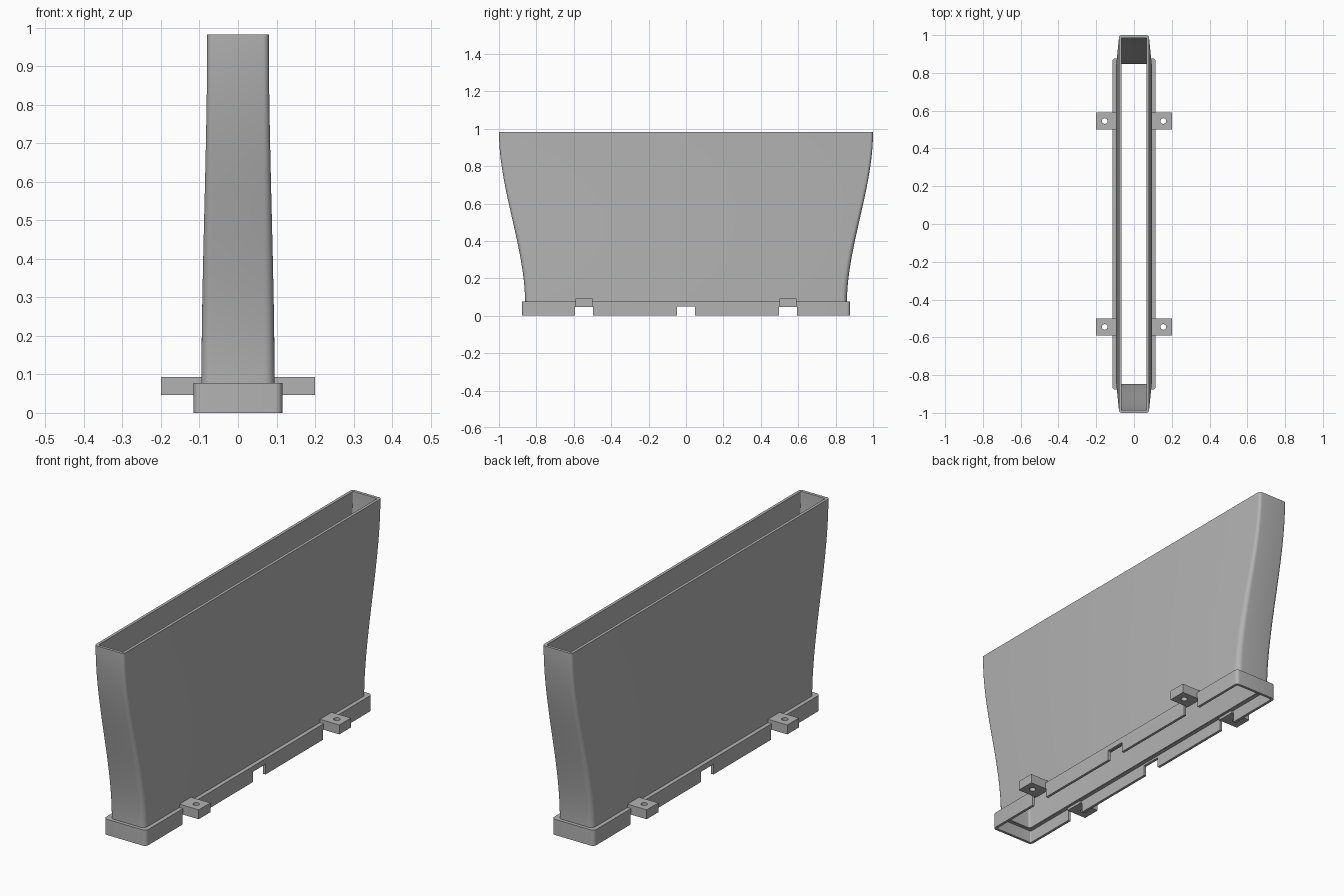
import bpy, bmesh, math

cube = bpy.data.objects.get("Cube")
if cube:
    bpy.data.objects.remove(cube, do_unlink=True)

grey = bpy.data.materials.new("plain grey")
grey.use_nodes = True
colour = (0.45, 0.45, 0.45, 1)
grey.diffuse_color = colour
grey.node_tree.nodes["Principled BSDF"].inputs["Base Color"].default_value = colour


def add_object(name, bm):
    bmesh.ops.recalc_face_normals(bm, faces=bm.faces)
    mesh = bpy.data.meshes.new(name)
    bm.to_mesh(mesh)
    bm.free()
    mesh.materials.append(grey)
    obj = bpy.data.objects.new(name, mesh)
    bpy.context.collection.objects.link(obj)
    return obj


def rounded_loop(bm, hx, hy, radius, z, steps=6):
    """Ring of vertices around a rectangle with rounded corners."""
    ring = []
    for corner, (sx, sy) in enumerate([(1, 1), (-1, 1), (-1, -1), (1, -1)]):
        for i in range(steps + 1):
            a = math.pi / 2 * (corner + i / steps)
            ring.append(bm.verts.new((sx * (hx - radius) + radius * math.cos(a),
                                      sy * (hy - radius) + radius * math.sin(a), z)))
    return ring


def ring_solid(name, sections):
    """Closed tube wall running through the given sections and back to the first."""
    bm = bmesh.new()
    rings = [rounded_loop(bm, *s) for s in sections]
    for a, b in zip(rings, rings[1:] + rings[:1]):
        n = len(a)
        for i in range(n):
            j = (i + 1) % n
            bm.faces.new((a[i], a[j], b[j], b[i]))
    return add_object(name, bm)


def box(name, centre, size):
    bm = bmesh.new()
    bmesh.ops.create_cube(bm, size=1)
    bmesh.ops.scale(bm, vec=size, verts=bm.verts)
    bmesh.ops.translate(bm, vec=centre, verts=bm.verts)
    return add_object(name, bm)


def cut(target, cutter):
    cutter.hide_render = True
    mod = target.modifiers.new("cut", "BOOLEAN")
    mod.operation = "DIFFERENCE"
    mod.solver = "EXACT"
    mod.object = cutter
    bpy.context.view_layer.objects.active = target
    bpy.ops.object.modifier_apply(modifier=mod.name)
    bpy.data.objects.remove(cutter, do_unlink=True)


def smooth(obj):
    bpy.ops.object.select_all(action="DESELECT")
    obj.select_set(True)
    bpy.context.view_layer.objects.active = obj
    bpy.ops.object.shade_smooth_by_angle(angle=math.radians(30))


# Flared hollow duct: S-curved ends, slightly narrowing sides
BOTTOM, TOP, WALL, ROWS = 0.061, 0.983, 0.014, 28
outer, inner = [], []
for row in range(ROWS + 1):
    t = row / ROWS
    s = t * t * (3 - 2 * t)
    z = BOTTOM + (TOP - BOTTOM) * t
    hx, hy = 0.095 - 0.015 * s, 0.86 + 0.14 * s
    radius = 0.026 - 0.011 * s
    outer.append((hx, hy, radius, z))
    inner.append((hx - WALL, hy - WALL, max(radius - WALL, 0.004), z))
smooth(ring_solid("duct_shell", outer + inner[::-1]))

# Base collar with an inner ledge that carries the duct
LEDGE, COLLAR_TOP = 0.06, 0.077
collar = ring_solid("base_collar", [
    (0.115, 0.877, 0.018, 0),
    (0.115, 0.877, 0.018, COLLAR_TOP),
    (0.085, 0.85, 0.012, COLLAR_TOP),
    (0.085, 0.85, 0.012, LEDGE),
    (0.102, 0.864, 0.006, LEDGE),
    (0.102, 0.864, 0.006, 0),
])

# Notches through both long sides of the collar
TAB_Y = 0.545
for y in (-TAB_Y, 0, TAB_Y):
    cut(collar, box("notch_cutter", (0, y, 0), (0.4, 0.098, 0.1)))
smooth(collar)

# Four mounting tabs with screw holes
for side, sx in (("left", 1), ("right", -1)):
    for end, sy in (("front", -1), ("back", 1)):
        tab = box(f"{side}_{end}_tab", (sx * 0.147, sy * TAB_Y, 0.07), (0.106, 0.09, 0.046))
        bm = bmesh.new()
        bmesh.ops.create_cone(bm, cap_ends=True, segments=32, radius1=0.015,
                              radius2=0.015, depth=0.2)
        bmesh.ops.translate(bm, vec=(sx * 0.155, sy * TAB_Y, 0.07), verts=bm.verts)
        cut(tab, add_object("screw_hole_cutter", bm))
        smooth(tab)
